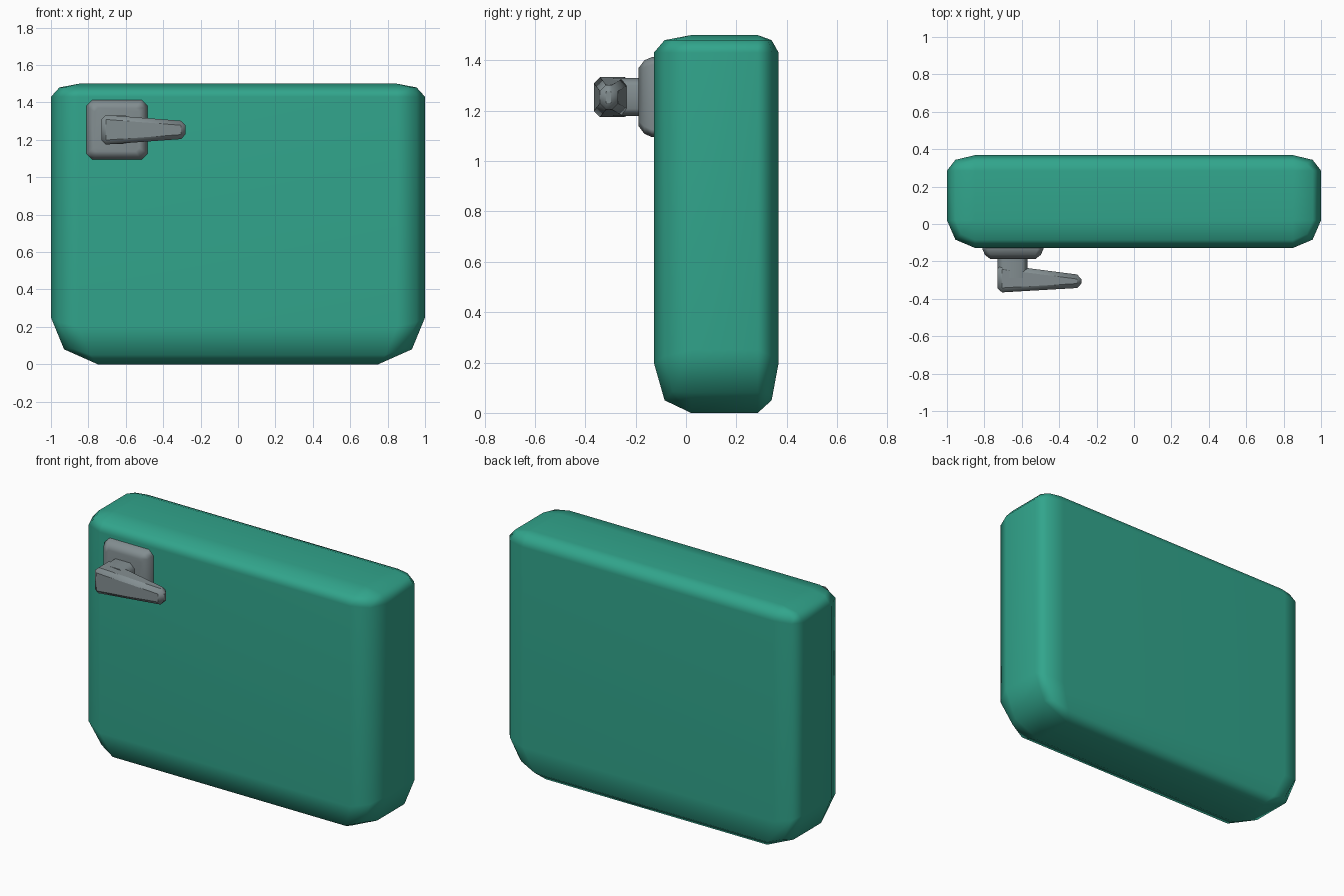
import bpy, bmesh

if "Cube" in bpy.data.objects:
    bpy.data.objects.remove(bpy.data.objects["Cube"])


def material(name, rgb):
    m = bpy.data.materials.new(name)
    m.diffuse_color = (*rgb, 1)
    m.use_nodes = True
    m.node_tree.nodes["Principled BSDF"].inputs["Base Color"].default_value = m.diffuse_color
    return m


TEAL = material("teal", (0.031, 0.376, 0.262))
GREY = material("grey", (0.225, 0.268, 0.28))


def loft(name, rings, mat, bevel=0, angle=30):
    """Skin a stack of equal-length rings, cap both ends, optionally bevel."""
    bm = bmesh.new()
    vs = [[bm.verts.new(p) for p in r] for r in rings]
    n = len(vs[0])
    for a, b in zip(vs, vs[1:]):
        for i in range(n):
            j = (i + 1) % n
            bm.faces.new((a[i], a[j], b[j], b[i]))
    bm.faces.new(vs[0][::-1])
    bm.faces.new(vs[-1])
    bmesh.ops.remove_doubles(bm, verts=bm.verts, dist=0.0005)
    bmesh.ops.recalc_face_normals(bm, faces=bm.faces)
    me = bpy.data.meshes.new(name)
    bm.to_mesh(me)
    bm.free()
    ob = bpy.data.objects.new(name, me)
    bpy.context.collection.objects.link(ob)
    me.materials.append(mat)
    bpy.ops.object.select_all(action='DESELECT')
    ob.select_set(True)
    bpy.context.view_layer.objects.active = ob
    if bevel:
        b = ob.modifiers.new("bevel", 'BEVEL')
        b.width, b.segments = bevel, 1
        b.limit_method = 'ANGLE'
    bpy.ops.object.shade_smooth_by_angle(angle=angle * 3.14159 / 180)
    if not bevel:
        w = ob.modifiers.new("weighted", 'WEIGHTED_NORMAL')
        w.keep_sharp = True
    return ob


def body_ring(front, back):
    """front / back: three (x, y, z) corner points, mirrored across x."""
    right = front + back[::-1]
    return right + [(-x, y, z) for x, y, z in right[::-1]]


def corner(cx, rx, rf, rb, zs):
    """Quarter-round corner of a ring, with separate front and back depth."""
    def arc(y, r):
        return [(cx, y + r, zs[0]), (cx + rx * 0.7, y + r * 0.7, zs[1]), (cx + rx, y, zs[2])]
    return body_ring(arc(0.02, -rf), arc(0.285, rb))


# main body: soft box, larger rounding at the bottom
loft("body", [
    corner(0.75, 0, 0, 0, (0, 0, 0)),
    corner(0.79, 0.14, 0.105, 0.055, (0.05, 0.085, 0.08)),
    corner(0.85, 0.15, 0.148, 0.083, (0.2, 0.225, 0.25)),
    corner(0.85, 0.15, 0.148, 0.083, (1.43, 1.43, 1.43)),
    corner(0.85, 0.105, 0.105, 0.055, (1.48, 1.48, 1.48)),
    corner(0.85, 0, 0, 0, (1.5, 1.5, 1.5)),
], TEAL, angle=80)


def octagon(y, x0, x1, z0, z1, c):
    """Chamfered rectangle in the xz plane."""
    return [(x, y, z) for x, z in (
        (x0 + c, z0), (x1 - c, z0), (x1, z0 + c), (x1, z1 - c),
        (x1 - c, z1), (x0 + c, z1), (x0, z1 - c), (x0, z0 + c))]


# mounting plate of the handle
loft("handle_plate", [
    octagon(-0.11, -0.81, -0.485, 1.095, 1.413, 0.03),
    octagon(-0.135, -0.81, -0.485, 1.095, 1.413, 0.03),
    octagon(-0.165, -0.797, -0.498, 1.108, 1.4, 0.03),
    octagon(-0.188, -0.767, -0.528, 1.138, 1.37, 0.02),
], GREY, angle=50)

# stem joining the plate to the lever
loft("handle_stem", [
    octagon(-0.17, -0.73, -0.57, 1.178, 1.33, 0.03),
    octagon(-0.29, -0.73, -0.57, 1.178, 1.33, 0.03),
], GREY, angle=50)


def yz_rect(x, y0, y1, z0, z1):
    return [(x, y0, z0), (x, y1, z0), (x, y1, z1), (x, y0, z1)]


# tapered lever
loft("handle_lever", [
    yz_rect(-0.73, -0.367, -0.215, 1.173, 1.335),
    yz_rect(-0.28, -0.341, -0.273, 1.206, 1.3),
], GREY, bevel=0.024, angle=50)
